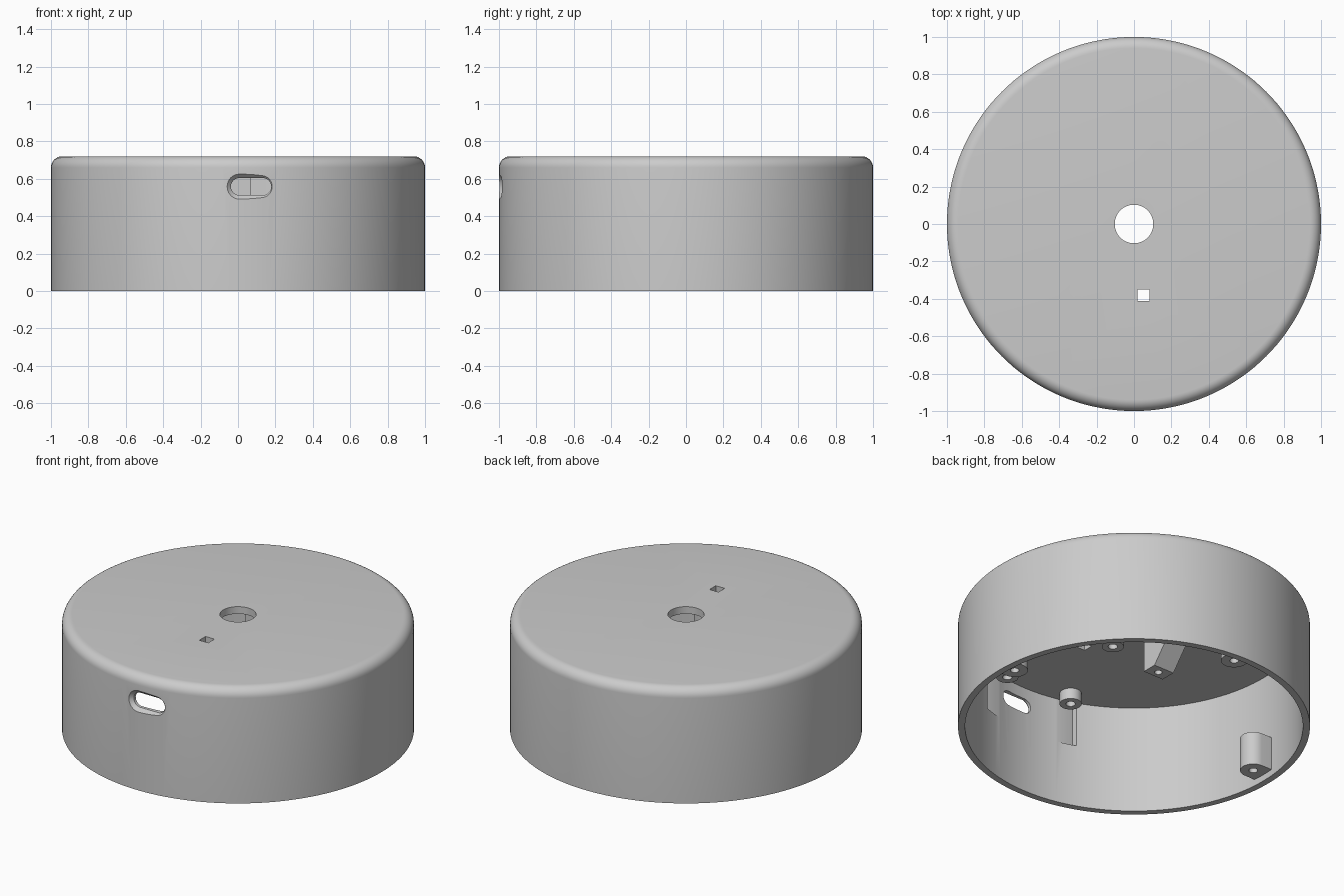
import bpy
import bmesh
from math import sin, cos, pi
from mathutils import Matrix

if "Cube" in bpy.data.objects:
    bpy.data.objects.remove(bpy.data.objects["Cube"])

grey = bpy.data.materials.new("light grey plastic")
grey.use_nodes = True
colour = (0.6, 0.6, 0.6, 1)
grey.diffuse_color = colour
grey.node_tree.nodes["Principled BSDF"].inputs["Base Color"].default_value = colour

HEIGHT, ROOF, INNER, FILLET = 0.72, 0.675, 0.96, 0.06


def make_object(name, bm):
    bmesh.ops.recalc_face_normals(bm, faces=bm.faces)
    mesh = bpy.data.meshes.new(name)
    bm.to_mesh(mesh)
    bm.free()
    mesh.materials.append(grey)
    obj = bpy.data.objects.new(name, mesh)
    bpy.context.collection.objects.link(obj)
    return obj


def loft(name, rings):
    """Closed solid through rings of equal point count."""
    bm = bmesh.new()
    loops = [[bm.verts.new(p) for p in ring] for ring in rings]
    n = len(loops[0])
    for a, b in zip(loops, loops[1:]):
        for i in range(n):
            j = (i + 1) % n
            bm.faces.new((a[i], a[j], b[j], b[i]))
    bm.faces.new(loops[0])
    bm.faces.new(loops[-1])
    return make_object(name, bm)


def prism(name, outline, z0, z1):
    return loft(name, [[(x, y, z) for x, y in outline] for z in (z0, z1)])


def circle(x, y, r, n=32):
    return [(x + r * cos(2 * pi * i / n), y + r * sin(2 * pi * i / n)) for i in range(n)]


def rectangle(x0, x1, y0, y1):
    return [(x0, y0), (x1, y0), (x1, y1), (x0, y1)]


def cut(obj, cutter):
    cutter.hide_render = True
    mod = obj.modifiers.new("cut", "BOOLEAN")
    mod.operation = "DIFFERENCE"
    mod.solver = "EXACT"
    mod.object = cutter
    bpy.context.view_layer.objects.active = obj
    bpy.ops.object.modifier_apply(modifier=mod.name)
    bpy.data.objects.remove(cutter)


def smooth(obj):
    bpy.ops.object.select_all(action="DESELECT")
    obj.select_set(True)
    bpy.context.view_layer.objects.active = obj
    bpy.ops.object.shade_smooth_by_angle(angle=0.5)


# Round housing: outer drum with a filleted top edge
profile = [(1, 0)]
for i in range(9):
    a = pi / 2 * i / 8
    profile.append((1 - FILLET + FILLET * cos(a), HEIGHT - FILLET + FILLET * sin(a)))
housing = loft("housing", [[(x, y, z) for x, y in circle(0, 0, r, 144)] for r, z in profile])

# Hollow inside, circuit board pocket, centre hole and small square hole
cut(housing, prism("cavity", circle(0, 0, INNER, 144), -0.1, ROOF))
cut(housing, prism("board_pocket", rectangle(-0.33, 0.33, -0.935, -0.3), 0.395, ROOF))
cut(housing, prism("centre_hole", circle(0, 0, 0.103, 48), 0.5, 0.9))
cut(housing, prism("square_hole", rectangle(0.02, 0.082, -0.412, -0.35), 0.5, 0.9))


# Connector slot with a chamfered mouth
def stadium(y, half_width, radius):
    ring = []
    for side in (1, -1):
        for i in range(13):
            a = -pi / 2 + pi * i / 12
            ring.append((0.07 + side * (half_width - radius + radius * cos(a)), y,
                         0.558 + side * radius * sin(a)))
    return ring


cut(housing, loft("slot", [stadium(-0.8, 0.108, 0.046), stadium(-0.978, 0.108, 0.046),
                           stadium(-1.0, 0.13, 0.067), stadium(-1.05, 0.13, 0.067)]))
smooth(housing)

# Short screw bosses under the roof
for name, x, y in (("front_left_boss", 0.235, -0.84), ("front_right_boss", -0.235, -0.84),
                   ("rear_boss", 0, -0.187)):
    boss = prism(name, circle(x, y, 0.063), 0.607, ROOF + 0.01)
    cut(boss, prism("pilot", circle(x, y, 0.027, 24), 0.5, 0.67))
    smooth(boss)

# Round-nosed screw posts on the inside of the wall
for name, turn in (("left_post", 0), ("back_post", pi / 2), ("right_post", pi)):
    nose = [(0.885 + 0.075 * cos(a), 0.075 * sin(a))
            for a in [pi / 2 + pi * i / 16 for i in range(17)]]
    post = prism(name, nose + [(0.975, -0.075), (0.975, 0.075)], 0.04, 0.25)
    cut(post, prism("pilot", circle(0.885, 0, 0.025, 24), 0, 0.2))
    post.data.transform(Matrix.Rotation(turn, 4, "Z"))
    smooth(post)

# Board support tower with a sloping back
low = [(x, y, 0.26) for x, y in rectangle(-0.07, 0.07, 0.17, 0.265)]
high = [(x, y, ROOF + 0.01) for x, y in rectangle(-0.07, 0.07, 0.17, 0.62)]
tower = loft("support_tower", [low, high])
cut(tower, prism("pilot", circle(0, 0.215, 0.022, 24), 0.2, 0.4))
smooth(tower)
